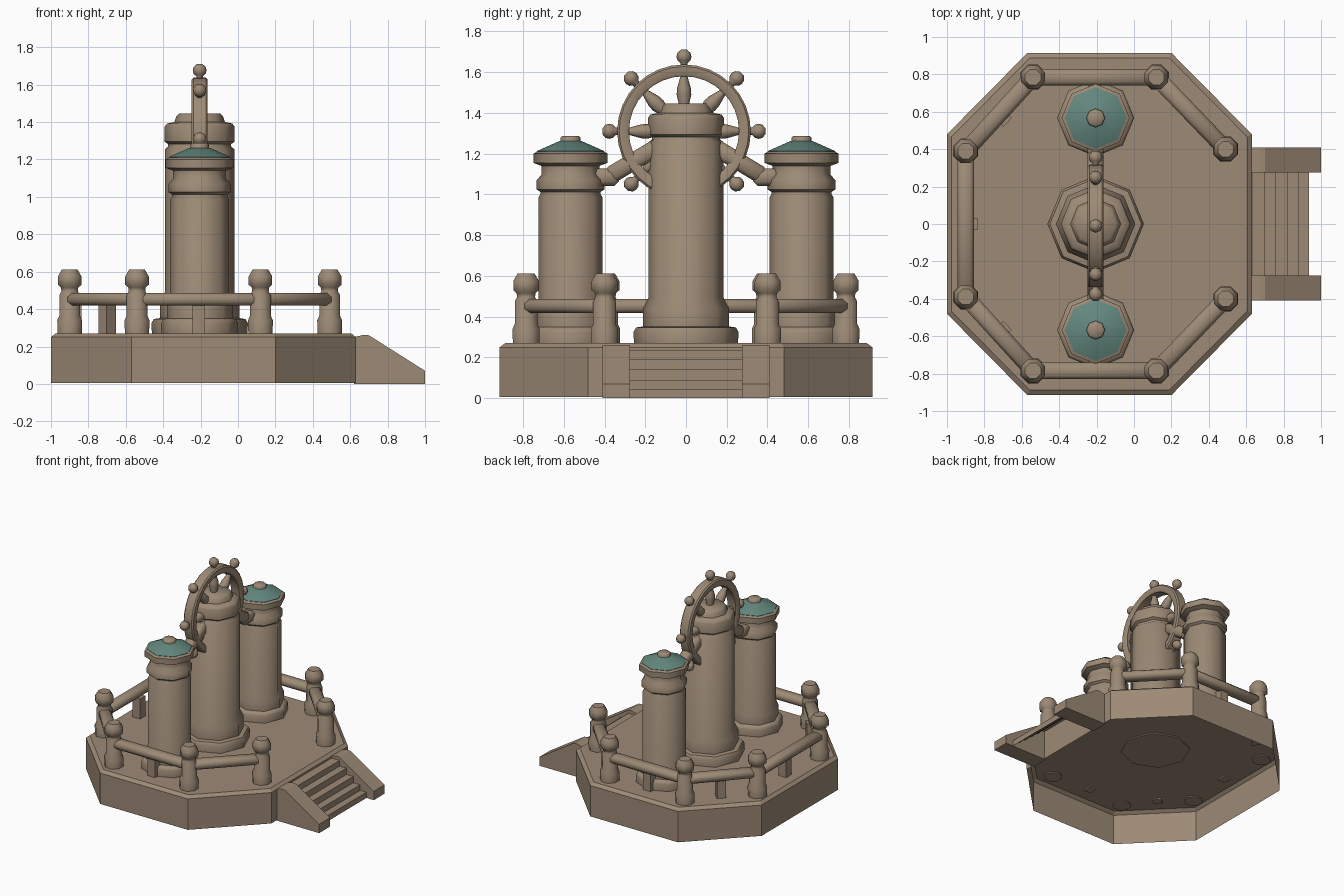
import bpy, bmesh, math
from mathutils import Vector

if "Cube" in bpy.data.objects:
    bpy.data.objects.remove(bpy.data.objects["Cube"])


def material(name, rgb):
    m = bpy.data.materials.new(name)
    m.diffuse_color = (*rgb, 1)
    m.use_nodes = True
    m.node_tree.nodes["Principled BSDF"].inputs["Base Color"].default_value = m.diffuse_color
    return m


STONE = material("weathered_tan", (0.335, 0.255, 0.18))
TEAL = material("aged_teal", (0.125, 0.245, 0.21))


def finish(name, bm, mat=STONE, angle=0, loc=(0, 0, 0), rot=(0, 0, 0), normals=True):
    if normals:
        bmesh.ops.recalc_face_normals(bm, faces=bm.faces)
    me = bpy.data.meshes.new(name)
    bm.to_mesh(me)
    bm.free()
    me.materials.append(mat)
    if angle:
        me.polygons.foreach_set("use_smooth", [True] * len(me.polygons))
        me.set_sharp_from_angle(angle=math.radians(angle))
    ob = bpy.data.objects.new(name, me)
    ob.location, ob.rotation_euler = loc, rot
    bpy.context.collection.objects.link(ob)
    return ob


def lathe(name, profile, loc=(0, 0, 0), segs=8, rot=(0, 0, 0), mat=STONE, angle=50,
          cap=True, phase=0.0):
    """Revolve (radius, height) points around z; a closed profile makes a ring."""
    bm = bmesh.new()
    closed = profile[0] == profile[-1]
    pts = profile[:-1] if closed else profile
    rings = [[bm.verts.new((r * math.cos(phase + math.tau * i / segs),
                            r * math.sin(phase + math.tau * i / segs), z))
              for i in range(segs)] for r, z in pts]
    pairs = list(zip(rings, rings[1:])) + ([(rings[-1], rings[0])] if closed else [])
    for a, b in pairs:
        for i in range(segs):
            j = (i + 1) % segs
            bm.faces.new((a[i], a[j], b[j], b[i]))
    if cap and not closed:
        bm.faces.new(rings[-1])
        bm.faces.new(rings[0][::-1])
    return finish(name, bm, mat, angle, loc, rot)


def beam(name, p, q, w, h, bevel=0.02):
    """Bevelled bar from p to q."""
    p, q = Vector(p), Vector(q)
    bm = bmesh.new()
    bmesh.ops.create_cube(bm, size=1)
    bmesh.ops.scale(bm, vec=(w, (q - p).length, h), verts=bm.verts)
    if bevel:
        bmesh.ops.bevel(bm, geom=bm.edges[:], offset=bevel, segments=1, affect='EDGES')
    ob = finish(name, bm, angle=50 if bevel else 0, loc=(p + q) / 2)
    ob.rotation_euler = (q - p).to_track_quat('Y', 'Z').to_euler()
    return ob


def extrude_y(name, pts, y0, y1, ends=True):
    """Extrude an x-z outline along y (open strip when ends is False)."""
    bm = bmesh.new()
    a = [bm.verts.new((x, y0, z)) for x, z in pts]
    b = [bm.verts.new((x, y1, z)) for x, z in pts]
    for i in range(len(pts) if ends else len(pts) - 1):
        j = (i + 1) % len(pts)
        bm.faces.new((a[i], a[j], b[j], b[i]))
    if ends:
        bm.faces.new(a)
        bm.faces.new(b[::-1])
    return finish(name, bm, normals=ends)


# Platform: octagonal shell, open underneath, with a chamfered top edge
CX = -0.185
plan = [(0.815, 0.48), (0.385, 0.915), (-0.385, 0.915), (-0.815, 0.48)]
plan += [(-x, -y) for x, y in plan]
bm = bmesh.new()
rings = [[bm.verts.new((CX + x * s, y * s, z)) for x, y in plan]
         for s, z in ((1, 0.005), (1, 0.25), (0.97, 0.27))]
for a, b in zip(rings, rings[1:]):
    for i in range(8):
        bm.faces.new((a[i], a[(i + 1) % 8], b[(i + 1) % 8], b[i]))
bm.faces.new(rings[-1])
finish("platform", bm, normals=False)

# Stairs with sloping side walls
for side, (y0, y1) in {"left": (-0.41, -0.275), "right": (0.275, 0.41)}.items():
    extrude_y("stair_wall_" + side,
              [(0.62, 0), (1, 0), (1, 0.07), (0.70, 0.26), (0.67, 0.262), (0.62, 0.25)], y0, y1)
steps = [(0.62, 0.235), (0.70, 0.235)]
for x, z in ((0.76, 0.19), (0.82, 0.14), (0.88, 0.09), (0.935, 0.045)):
    steps += [(steps[-1][0], z), (x, z)]
steps.append((0.935, 0.0))
extrude_y("stair_steps", steps[::-1], 0.28, -0.28, ends=False)

# Railing posts, rails and small balusters
post_xy = [(0.49, -0.40), (0.12, -0.785), (-0.54, -0.785), (-0.9, -0.39)]
post_xy += [(x, -y) for x, y in reversed(post_xy)]
post_profile = [(0.07, 0.262), (0.072, 0.34), (0.06, 0.365), (0.06, 0.475), (0.048, 0.495),
                (0.05, 0.515), (0.068, 0.53), (0.068, 0.575), (0.045, 0.612)]
for i, (x, y) in enumerate(post_xy):
    lathe(f"rail_post_{i}", post_profile, (x, y, 0), phase=math.pi / 8)
for i, (p, q) in enumerate(zip(post_xy, post_xy[1:])):
    beam(f"rail_{i}", (*p, 0.452), (*q, 0.452), 0.09, 0.068)
    if 1 <= i <= 5:
        mid = (Vector(p) + Vector(q)) / 2
        mid += (Vector((-0.185, 0)) - mid).normalized() * 0.03
        ob = beam(f"baluster_{i}", (mid.x, mid.y - 0.033, 0.345),
                  (mid.x, mid.y + 0.033, 0.345), 0.066, 0.17, 0)
        d = Vector(q) - Vector(p)
        ob.rotation_euler = (0, 0, math.atan2(d.y, d.x))

# Central tower
TX = -0.205
lathe("central_tower",
      [(0.255, 0.262), (0.258, 0.325), (0.245, 0.347), (0.212, 0.352), (0.212, 0.44),
       (0.185, 0.492), (0.185, 1.255), (0.168, 1.27), (0.168, 1.282), (0.187, 1.295),
       (0.187, 1.375), (0.175, 1.392), (0.135, 1.40), (0.125, 1.43), (0.11, 1.446)],
      (TX, 0, 0))

# Side towers with teal roofs, finials and sloping braces
for side, s in (("front", -1), ("back", 1)):
    ty = 0.567 * s
    lathe("side_tower_" + side,
          [(0.205, 0.27), (0.206, 0.325), (0.195, 0.345), (0.175, 0.35), (0.175, 0.42),
           (0.158, 0.46), (0.158, 0.985), (0.148, 1.0), (0.148, 1.012), (0.166, 1.025),
           (0.166, 1.07), (0.142, 1.098), (0.142, 1.14), (0.182, 1.155), (0.182, 1.2),
           (0.162, 1.212)], (TX, ty, 0))
    lathe("teal_roof_" + side, [(0.165, 1.205), (0.165, 1.213), (0.055, 1.262)],
          (TX, ty, 0), mat=TEAL, angle=30)
    lathe("roof_finial_" + side, [(0.05, 1.25), (0.05, 1.278), (0.04, 1.287)], (TX, ty, 0))
    beam("brace_" + side, (TX, 0.12 * s, 1.245), (TX, 0.38 * s, 1.088), 0.085, 0.085)
    beam("brace_end_" + side, (TX, 0.33 * s, 1.085), (TX, 0.47 * s, 1.085), 0.085, 0.085)

# Ship wheel standing through the central tower
HUB = (TX, -0.01, 1.31)
lathe("wheel_rim", [(0.27, -0.035), (0.282, -0.043), (0.318, -0.043), (0.328, -0.033),
                    (0.328, 0.033), (0.318, 0.043), (0.282, 0.043), (0.27, 0.035),
                    (0.27, -0.035)], HUB, segs=32, rot=(0, math.pi / 2, 0), angle=35)
spoke = [(0.016, 0.06), (0.02, 0.11), (0.036, 0.18), (0.034, 0.21), (0.016, 0.275)]
knob = [(0.018, 0.32), (0.018, 0.335), (0.032, 0.348), (0.037, 0.366), (0.032, 0.385),
        (0.014, 0.401)]
for i in range(8):
    rot = (i * math.pi / 4, 0, 0)
    lathe(f"wheel_spoke_{i}", spoke, HUB, rot=rot)
    lathe(f"wheel_knob_{i}", knob, HUB, rot=rot)
